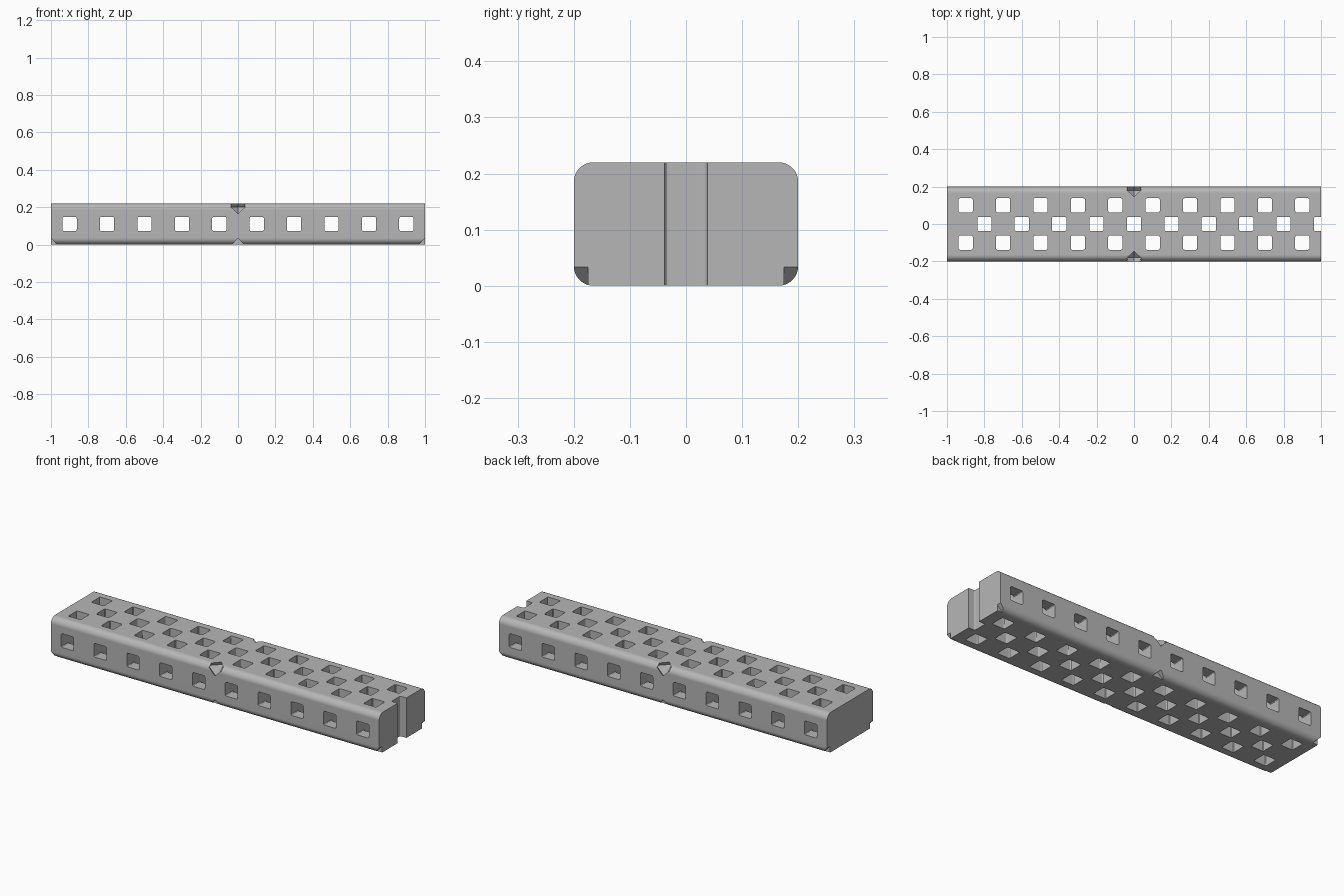
import bpy, bmesh, math
from mathutils import Matrix, Vector

LENGTH, WIDTH, HEIGHT = 2.0, 0.4, 0.22
FILLET, HOLE, HOLE_FILLET = 0.035, 0.076, 0.008

default = bpy.data.objects.get("Cube")
if default:
    bpy.data.objects.remove(default, do_unlink=True)

gray = bpy.data.materials.new("light gray")
gray.use_nodes = True
gray.diffuse_color = (0.47, 0.47, 0.47, 1)
gray.node_tree.nodes["Principled BSDF"].inputs["Base Color"].default_value = gray.diffuse_color


def rounded_bar(bm, width, height, radius, length, matrix, steps):
    """Rounded rectangle in local xy, extruded along local z about the centre."""
    ring = []
    for corner, (sx, sy) in enumerate([(1, 1), (-1, 1), (-1, -1), (1, -1)]):
        for i in range(steps + 1):
            a = math.pi / 2 * (corner + i / steps)
            x = sx * (width / 2 - radius) + radius * math.cos(a)
            y = sy * (height / 2 - radius) + radius * math.sin(a)
            ring.append((x, y))
    low, high = [[bm.verts.new(matrix @ Vector((x, y, z))) for x, y in ring]
                 for z in (-length / 2, length / 2)]
    bm.faces.new(low[::-1])
    bm.faces.new(high)
    for i in range(len(ring)):
        j = (i + 1) % len(ring)
        bm.faces.new((low[i], low[j], high[j], high[i]))


def finish(bm, name):
    bmesh.ops.recalc_face_normals(bm, faces=bm.faces)
    mesh = bpy.data.meshes.new(name)
    bm.to_mesh(mesh)
    bm.free()
    mesh.materials.append(gray)
    obj = bpy.data.objects.new(name, mesh)
    bpy.context.collection.objects.link(obj)
    return obj


def carve(target, cutter):
    cutter.hide_render = True
    mod = target.modifiers.new("cut", 'BOOLEAN')
    mod.operation, mod.solver, mod.object = 'DIFFERENCE', 'EXACT', cutter
    bpy.context.view_layer.objects.active = target
    bpy.ops.object.modifier_apply(modifier=mod.name)
    bpy.data.objects.remove(cutter, do_unlink=True)


# Solid beam with rounded long edges
along_x = Matrix(((0, 0, 1), (1, 0, 0), (0, 1, 0))).to_4x4()
along_y = Matrix.Rotation(math.pi / 2, 4, 'X')
middle = Matrix.Translation((0, 0, HEIGHT / 2))
bm = bmesh.new()
rounded_bar(bm, WIDTH, HEIGHT, FILLET, LENGTH, middle @ along_x, 8)
beam = finish(bm, "perforated_beam")

# Vertical holes: two outer rows and a staggered centre row, open at the +x end
bm = bmesh.new()
for i in range(10):
    x = -0.9 + 0.2 * i
    for px, py in ((x, -0.1), (x + 0.1, 0), (x, 0.1)):
        rounded_bar(bm, HOLE, HOLE, HOLE_FILLET, 0.5,
                    Matrix.Translation((px, py, HEIGHT / 2)), 3)
carve(beam, finish(bm, "vertical_hole_cutter"))

# Holes through the sides
bm = bmesh.new()
for i in range(10):
    rounded_bar(bm, HOLE, HOLE, HOLE_FILLET, 0.6,
                Matrix.Translation((-0.9 + 0.2 * i, 0, HEIGHT / 2)) @ along_y, 3)
carve(beam, finish(bm, "side_hole_cutter"))

# Notches: faceted pockets in the top edges, small V cuts in the bottom edges
bm = bmesh.new()
for side in (-1, 1):
    for tip in (-1, 1):
        r = 0.055
        pts = [bm.verts.new((r * math.cos(a), side * 0.18 + r * math.sin(a), 0.2))
               for a in (0, math.pi / 2, math.pi, -math.pi / 2)]
        apex = bm.verts.new((0, side * 0.18, 0.2 + tip * r))
        for i in range(4):
            bm.faces.new((pts[i], pts[(i + 1) % 4], apex))
    for x in (-1, 0, 1):
        bmesh.ops.create_cone(bm, cap_ends=True, segments=4, radius1=0.033,
                              radius2=0.033, depth=0.05,
                              matrix=Matrix.Translation((x, side * 0.2, 0)) @ along_y)
bmesh.ops.remove_doubles(bm, verts=bm.verts, dist=0.0001)
carve(beam, finish(bm, "notch_cutter"))

# Smooth the fillets, keep every cut crisp
bpy.ops.object.select_all(action='DESELECT')
beam.select_set(True)
bpy.context.view_layer.objects.active = beam
bpy.ops.object.shade_smooth_by_angle(angle=math.radians(25))
weighted = beam.modifiers.new("even_shading", 'WEIGHTED_NORMAL')
weighted.keep_sharp = True
